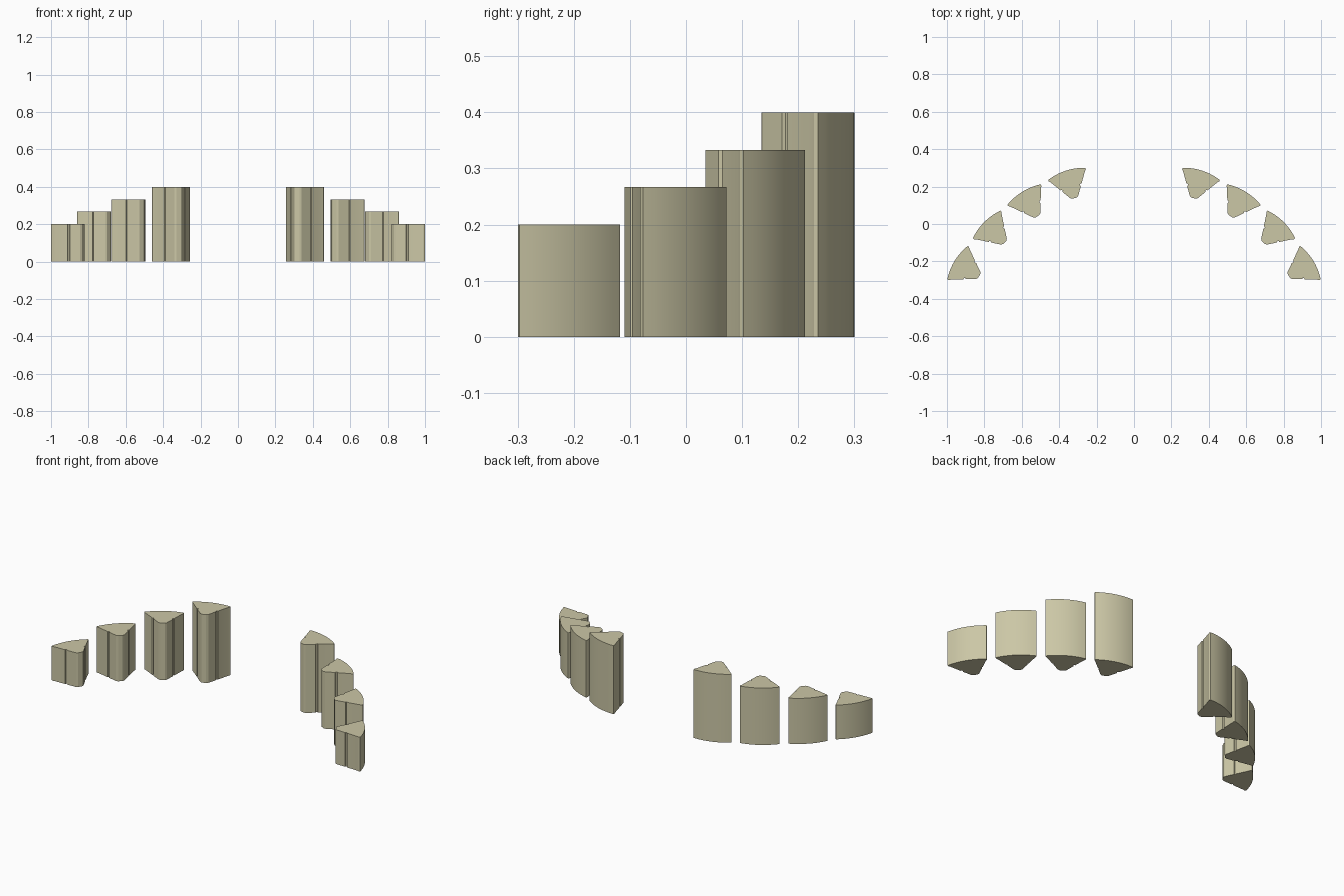
import bpy, bmesh, math

if "Cube" in bpy.data.objects:
    bpy.data.objects.remove(bpy.data.objects["Cube"])

stone = bpy.data.materials.new("khaki_stone")
stone.diffuse_color = (0.60, 0.57, 0.38, 1)
stone.use_nodes = True
stone.node_tree.nodes["Principled BSDF"].inputs["Base Color"].default_value = stone.diffuse_color

HALF, BULGE, DEPTH = 0.105, 0.018, 0.136


def wedge_profile():
    # half of the outline: bowed outer face, blunt corner, nicked side, blunt apex
    radius = (HALF ** 2 + BULGE ** 2) / (2 * BULGE)
    sweep = math.asin(HALF / radius)
    arc = [(radius * math.sin(sweep * i / 5),
            radius * math.cos(sweep * i / 5) - radius + BULGE) for i in range(6)]
    corner, tip = (0.096, -0.017), (0.022, -0.130)
    dx, dy = tip[0] - corner[0], tip[1] - corner[1]
    length = math.hypot(dx, dy)
    nx, ny = dy / length, -dx / length      # points into the wedge

    def side(t, inset):
        return (corner[0] + dx * t + nx * inset, corner[1] + dy * t + ny * inset)

    half = arc + [(0.104, -0.008), corner, side(0.50, 0), side(0.52, 0.006),
                  side(0.58, 0.006), side(0.60, 0), tip, (0.012, -DEPTH)]
    return half + [(-x, y) for x, y in reversed(half[1:])]


def wedge(name, centre, degrees, height, mirror):
    a = math.radians(degrees)
    pts = [(x * math.cos(a) - y * math.sin(a), x * math.sin(a) + y * math.cos(a))
           for x, y in wedge_profile()]
    # centre the turned outline on its measured position
    xs, ys = zip(*pts)
    ox = centre[0] - (min(xs) + max(xs)) / 2
    oy = centre[1] - (min(ys) + max(ys)) / 2
    bm = bmesh.new()
    base = bm.faces.new([bm.verts.new((mirror * (x + ox), y + oy, 0)) for x, y in pts])
    out = bmesh.ops.extrude_face_region(bm, geom=[base], use_keep_orig=True)
    top = [v for v in out["geom"] if isinstance(v, bmesh.types.BMVert)]
    bmesh.ops.translate(bm, verts=top, vec=(0, 0, height))
    bmesh.ops.recalc_face_normals(bm, faces=bm.faces)
    mesh = bpy.data.meshes.new(name)
    bm.to_mesh(mesh)
    bm.free()
    mesh.materials.append(stone)
    obj = bpy.data.objects.new(name, mesh)
    bpy.context.collection.objects.link(obj)
    bpy.ops.object.select_all(action='DESELECT')
    obj.select_set(True)
    bpy.context.view_layer.objects.active = obj
    bpy.ops.object.shade_smooth_by_angle(angle=math.radians(15))


# stepped blocks, tallest at the back, on both sides
blocks = [((0.3585, 0.2175), -18.0, 0.400),
          ((0.5860, 0.1235), -31.5, 0.333),
          ((0.7710, -0.019), -45.0, 0.267),
          ((0.9100, -0.2085), -58.5, 0.200)]
for i, (centre, degrees, height) in enumerate(blocks, 1):
    for side_name, mirror in (("right", 1), ("left", -1)):
        wedge(f"{side_name}_block_{i}", centre, degrees, height, mirror)
